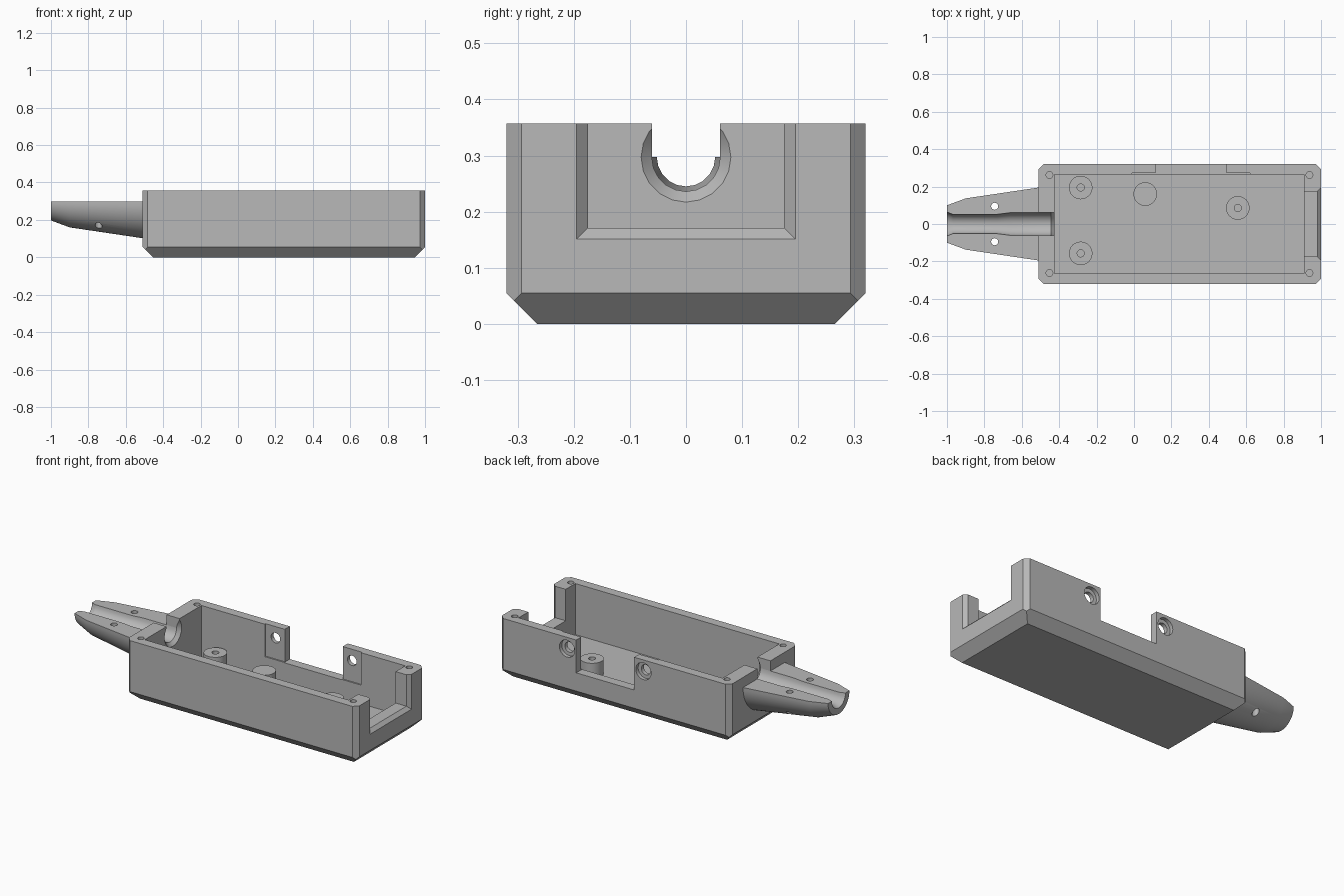
import bpy, bmesh, math
from mathutils import Vector

default = bpy.data.objects.get("Cube")
if default:
    bpy.data.objects.remove(default)

grey = bpy.data.materials.new("plain_grey")
grey.use_nodes = True
grey.diffuse_color = (0.48, 0.48, 0.48, 1)
grey.node_tree.nodes["Principled BSDF"].inputs["Base Color"].default_value = grey.diffuse_color

TOP, FLOOR, SEAM = 0.357, 0.055, 0.297    # rim, inner floor, tongue flat


def finish(name, bm):
    bmesh.ops.recalc_face_normals(bm, faces=bm.faces)
    mesh = bpy.data.meshes.new(name)
    bm.to_mesh(mesh)
    bm.free()
    mesh.materials.append(grey)
    obj = bpy.data.objects.new(name, mesh)
    bpy.context.collection.objects.link(obj)
    return obj


def hull(name, points):
    bm = bmesh.new()
    for p in points:
        bm.verts.new(p)
    bmesh.ops.convex_hull(bm, input=bm.verts)
    bmesh.ops.dissolve_limit(bm, angle_limit=0.01, verts=bm.verts, edges=bm.edges)
    return finish(name, bm)


def block(name, xs, ys, zs):
    return hull(name, [(x, y, z) for x in xs for y in ys for z in zs])


def lathe(name, profile, centre, axis=(0, 0, 1), sides=24):
    """Turn (height, radius) pairs around an axis, capping both ends."""
    turn = Vector(axis).to_track_quat('Z', 'Y')
    bm = bmesh.new()
    rings = []
    for h, r in profile:
        angles = [math.tau * i / sides for i in range(sides)]
        rings.append([bm.verts.new(turn @ Vector((r * math.cos(a), r * math.sin(a), h))
                                   + Vector(centre)) for a in angles])
    for low, high in zip(rings, rings[1:]):
        for i in range(sides):
            j = (i + 1) % sides
            bm.faces.new((low[i], low[j], high[j], high[i]))
    bm.faces.new(rings[0])
    bm.faces.new(rings[-1])
    return finish(name, bm)


def cut(target, cutter, keep=False):
    mod = target.modifiers.new("cut", 'BOOLEAN')
    mod.operation, mod.solver, mod.object = 'DIFFERENCE', 'EXACT', cutter
    bpy.context.view_layer.objects.active = target
    bpy.ops.object.modifier_apply(modifier=mod.name)
    if not keep:
        bpy.data.objects.remove(cutter)


# Tray body: chamfered bottom and upright corners
mid, half_x, half_y = 0.245, 0.755, 0.32
side, base = 0.027, 0.055
corners = []
for sx in (-1, 1):
    for sy in (-1, 1):
        for dx, dy, z in ((side, 0, TOP), (0, side, TOP), (side, 0, base), (0, side, base),
                          (side / 2, side / 2, base - side / 2), (base, base, 0)):
            corners.append((mid + sx * (half_x - dx), sy * (half_y - dy), z))
tray = hull("tray_body", corners)
cut(tray, block("cavity", (-0.425, 0.91), (-0.265, 0.265), (FLOOR, 0.5)))

# End opening with a flared outer edge
cut(tray, block("end_opening", (0.85, 1.05), (-0.175, 0.175), (0.171, 0.5)))
cut(tray, hull("end_flare", [(x, s * w, z) for s in (-1, 1)
                             for x, w, low in ((0.98, 0.175, 0.171), (1.01, 0.205, 0.141))
                             for z in (low, 0.5)]))

# Back wall: shallow inner recess, notch and two counterbored holes
cut(tray, block("back_recess", (-0.01, 0.62), (0.2, 0.273), (0.165, 0.5)))
cut(tray, block("back_notch", (0.115, 0.495), (0.2, 0.4), (0.163, 0.5)))
for x in (0.055, 0.555):
    cut(tray, lathe("back_hole", [(0.25, 0.03), (0.297, 0.03), (0.298, 0.05), (0.35, 0.05)],
                    (x, 0, 0.29), (0, 1, 0)))

# Lid screw holes in the rim corners
for x in (-0.452, 0.938):
    for y in (-0.262, 0.262):
        cut(tray, lathe("rim_hole", [(0.2, 0.018), (0.4, 0.018)], (x, y, 0), sides=16))

# Tapered half-round tongue
tongue = lathe("cable_tongue", [(-1, 0.1), (-0.9, 0.137), (-0.51, 0.195)],
               (0, 0, SEAM), (1, 0, 0), 64)
cut(tongue, block("tongue_trim", (-1.2, -0.3), (-0.4, 0.4), (SEAM, 0.7)))
for y in (-0.095, 0.095):
    cut(tongue, lathe("tongue_hole", [(0, 0.019), (0.5, 0.019)], (-0.745, y, 0), sides=16))

# Cable channel through tongue and wall
channel = lathe("channel", [(-1.01, 0.068), (-0.97, 0.052), (-0.73, 0.052), (-0.66, 0.061),
                            (-0.445, 0.061), (-0.425, 0.08), (-0.4, 0.08)],
                (0, 0, SEAM), (1, 0, 0), 20)
cut(tongue, channel, keep=True)
cut(tray, channel)
cut(tray, block("wall_slot", (-0.6, -0.4), (-0.061, 0.061), (SEAM, 0.5)))

# Mounting posts on the floor
peg_top = 0.143
for i, (x, y, drilled) in enumerate(((-0.285, 0.195, True), (-0.285, -0.157, True),
                                     (0.06, 0.16, False), (0.555, 0.086, True))):
    profile = [(FLOOR - 0.005, 0.063), (peg_top, 0.063)]
    if drilled:
        profile += [(peg_top, 0.019), (FLOOR + 0.01, 0.019)]
    lathe("mounting_post_%d" % (i + 1), profile, (x, y, 0))

# Smooth the round parts, keep edges crisp
bpy.ops.object.select_all(action='DESELECT')
for obj in bpy.context.collection.objects:
    if obj.name.startswith(("mounting_post", "cable_tongue", "tray_body")):
        obj.select_set(True)
        bpy.context.view_layer.objects.active = obj
bpy.ops.object.shade_smooth_by_angle(angle=math.radians(20))
